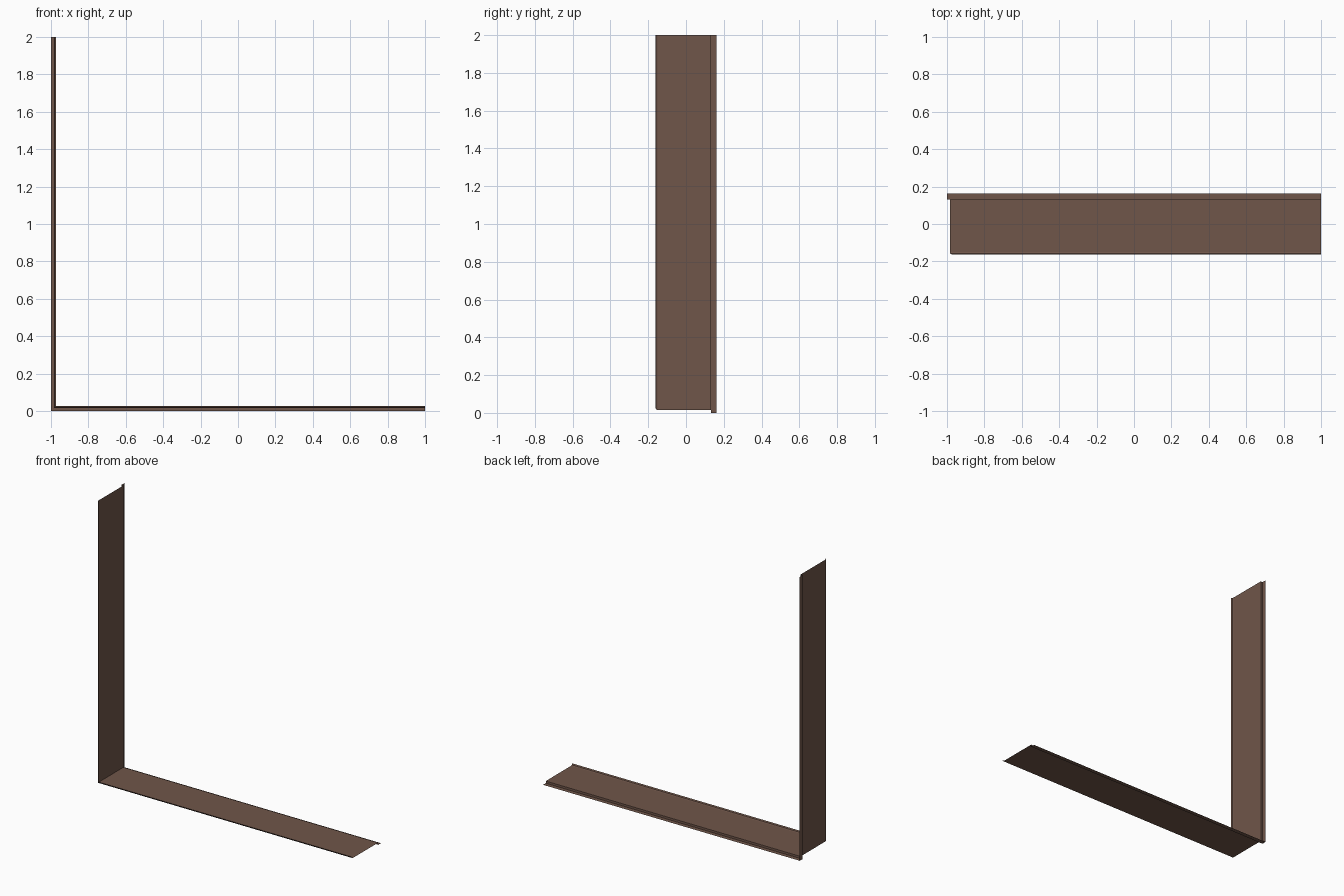
import bpy, bmesh

if "Cube" in bpy.data.objects:
    bpy.data.objects.remove(bpy.data.objects["Cube"])

# Colour
brown = bpy.data.materials.new("brown")
brown.diffuse_color = (0.16, 0.092, 0.067, 1)
brown.use_nodes = True
brown.node_tree.nodes["Principled BSDF"].inputs["Base Color"].default_value = brown.diffuse_color

# Cross-section of the thin trim: (y, depth inward from the outer side)
# back flange, step, wide web, small curled front lip
profile = [(0.1625, 0.0), (0.132, 0.0), (0.132, 0.015),
           (-0.150, 0.015), (-0.158, 0.018), (-0.1625, 0.027)]


def sweep(name, stations):
    """Skin the profile through stations, each mapping (y, depth) to a point."""
    bm = bmesh.new()
    rows = [[bm.verts.new(f(y, d)) for y, d in profile] for f in stations]
    for a, b in zip(rows, rows[1:]):
        for i in range(len(profile) - 1):
            bm.faces.new((a[i], a[i + 1], b[i + 1], b[i]))
    # The web's faces look inward, toward the L's open side
    bm.normal_update()
    if max(bm.faces, key=lambda f: f.calc_area()).normal.x + \
       max(bm.faces, key=lambda f: f.calc_area()).normal.z < 0:
        bmesh.ops.reverse_faces(bm, faces=bm.faces[:])
    mesh = bpy.data.meshes.new(name)
    bm.to_mesh(mesh)
    bm.free()
    mesh.materials.append(brown)
    obj = bpy.data.objects.new(name, mesh)
    bpy.context.collection.objects.link(obj)
    return obj


# Stations: top end, mitred corner, right-hand end
top_end = lambda y, d: (-1 + d, y, 2)
mitre = lambda y, d: (-1 + d, y, d)
right_end = lambda y, d: (1, y, d)

sweep("upright_trim", [top_end, mitre])
sweep("bottom_trim", [mitre, right_end])
